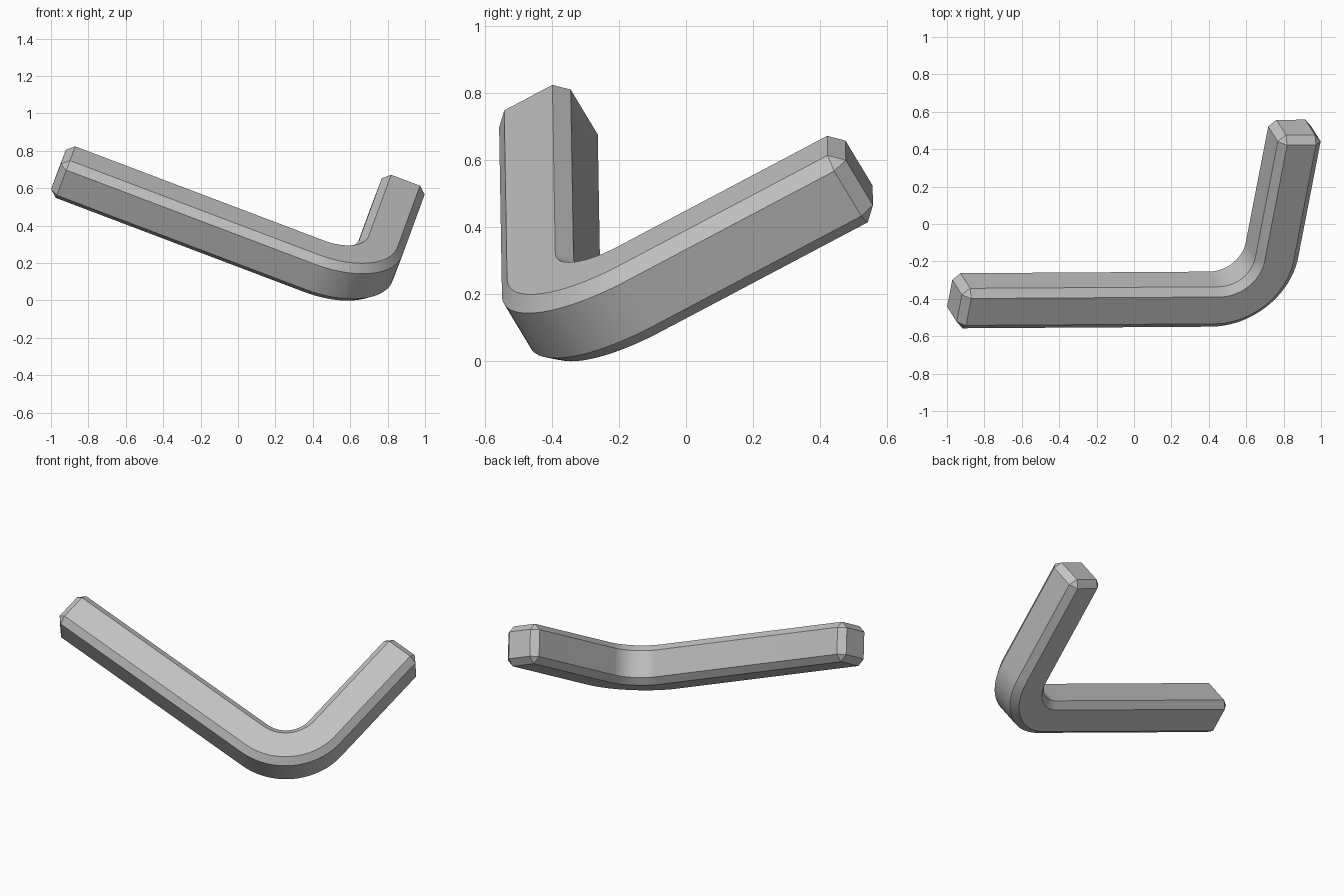
import bpy, bmesh, math
from mathutils import Vector, Matrix

cube = bpy.data.objects.get("Cube")
if cube:
    bpy.data.objects.remove(cube, do_unlink=True)

SIDE = 0.245       # width of the square bar
CHAMFER = 0.04
BEND = 0.30        # centreline bend radius
LONG, SHORT = 1.761, 1.052
STEPS = 24

steel = bpy.data.materials.new("grey steel")
steel.use_nodes = True
grey = (0.54, 0.54, 0.54, 1)
steel.diffuse_color = grey
steel.node_tree.nodes["Principled BSDF"].inputs["Base Color"].default_value = grey

# Centreline stations: (point, sideways direction towards the inside of the bend)
centre = Vector((-BEND, BEND, 0))
stations = [(Vector((-LONG, 0, 0)), Vector((0, 1, 0)))]
for i in range(STEPS + 1):
    t = math.pi / 2 * i / STEPS
    inward = Vector((-math.sin(t), math.cos(t), 0))
    stations.append((centre - inward * BEND, inward))
stations.append((Vector((0, SHORT, 0)), Vector((-1, 0, 0))))

# Sweep a square section along the L
bm = bmesh.new()
h = SIDE / 2
rings = []
for point, inward in stations:
    rings.append([bm.verts.new(point + inward * a * h + Vector((0, 0, b * h)))
                  for a, b in ((-1, -1), (1, -1), (1, 1), (-1, 1))])
for r, s in zip(rings, rings[1:]):
    for k in range(4):
        j = (k + 1) % 4
        bm.faces.new((r[k], r[j], s[j], s[k]))
bm.faces.new(rings[0])
bm.faces.new(rings[-1])
bmesh.ops.recalc_face_normals(bm, faces=bm.faces)

# Chamfer all long edges and both ends
sharp = [e for e in bm.edges if e.calc_face_angle() > 1]
bmesh.ops.bevel(bm, geom=sharp, offset=CHAMFER, offset_type='OFFSET',
                segments=1, profile=0.5, affect='EDGES', clamp_overlap=False)
bmesh.ops.recalc_face_normals(bm, faces=bm.faces)

mesh = bpy.data.meshes.new("hex_key_bar")
bm.to_mesh(mesh)
bm.free()
mesh.materials.append(steel)
bar = bpy.data.objects.new("bent_bar", mesh)
bpy.context.collection.objects.link(bar)

# Tilt the L into its resting pose
along = Vector((0.935, 0.006, -0.354)).normalized()
up = along.cross(Vector((0.166, 0.872, 0.462))).normalized()
across = up.cross(along)
pose = Matrix((along, across, up)).transposed().to_4x4()
bar.matrix_world = Matrix.Translation((0.687, -0.40, 0.077)) @ pose

bpy.ops.object.select_all(action='DESELECT')
bar.select_set(True)
bpy.context.view_layer.objects.active = bar
bpy.ops.object.shade_smooth_by_angle(angle=math.radians(30))
